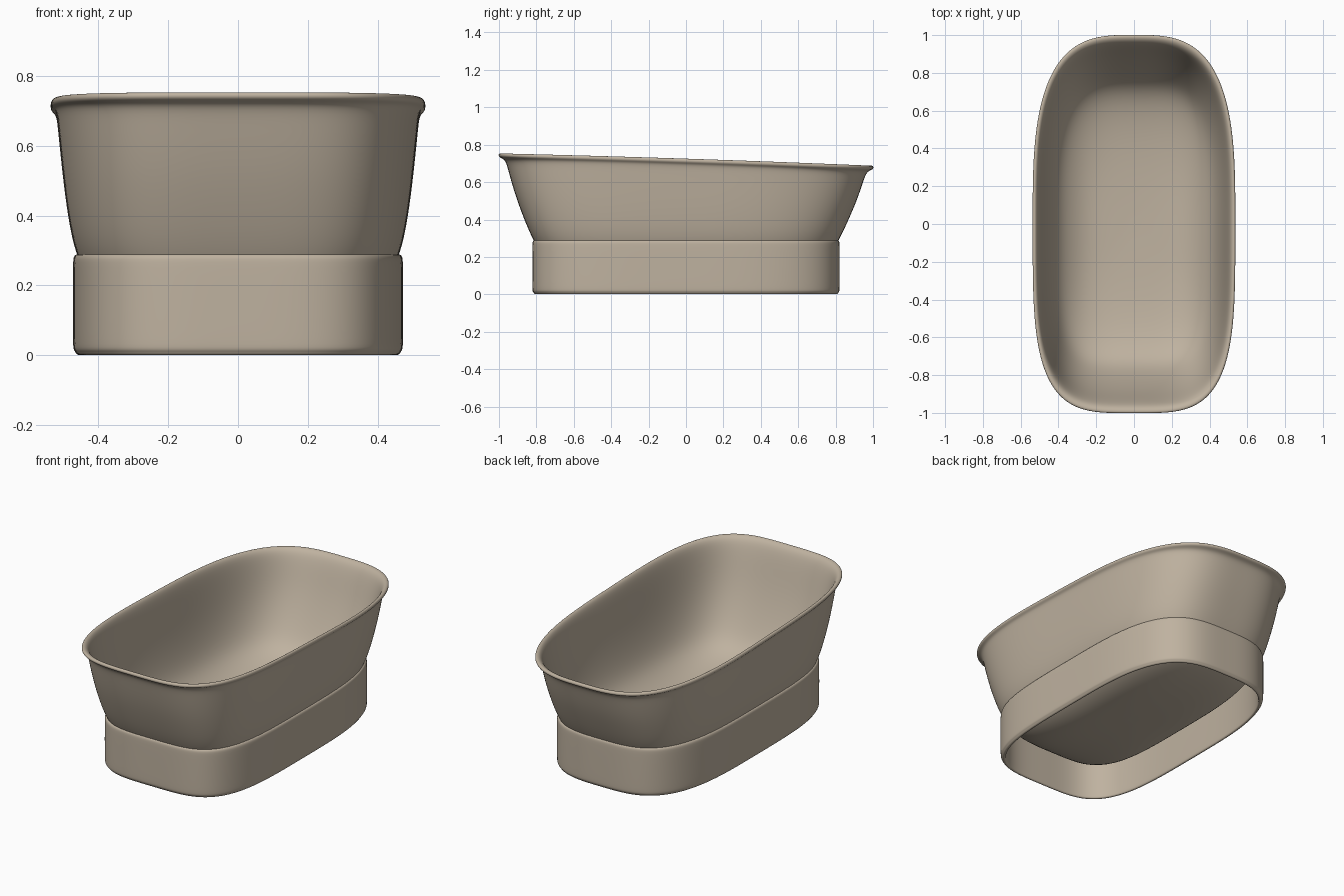
import bpy, bmesh, math

SEG = 72


def ring(bm, a, b, z, n, tilt):
    """One superellipse loop, squarer at the front; tilt slopes it to the back."""
    verts = []
    for i in range(SEG):
        t = 2 * math.pi * i / SEG
        c, s = math.cos(t), math.sin(t)
        m = n - 0.33 * math.tanh(4 * s)
        r = (abs(c) ** m + abs(s) ** m) ** (-1 / m)
        x, y = a * r * c, b * r * s
        dz = tilt * (-0.033 * y - 0.005 * y * y)
        verts.append(bm.verts.new((x, y, z + dz)))
    return verts


def loft(name, rings, closed):
    """Skin a list of (half width, half length, z, exponent, tilt) loops."""
    bm = bmesh.new()
    loops = [ring(bm, *r) for r in rings]
    pairs = list(zip(loops, loops[1:]))
    if closed:
        pairs.append((loops[-1], loops[0]))
    for p, q in pairs:
        for i in range(SEG):
            j = (i + 1) % SEG
            bm.faces.new((p[i], p[j], q[j], q[i]))
    if not closed:
        # Fan caps for the floor and its underside
        for lp, z in ((loops[0], rings[0][2]), (loops[-1], rings[-1][2])):
            mid = bm.verts.new((0, 0, z))
            for i in range(SEG):
                bm.faces.new((lp[i], lp[(i + 1) % SEG], mid))
    bmesh.ops.recalc_face_normals(bm, faces=bm.faces[:])
    mesh = bpy.data.meshes.new(name)
    bm.to_mesh(mesh)
    bm.free()
    mesh.shade_smooth()
    mat = bpy.data.materials.get("stone") or bpy.data.materials.new("stone")
    mat.diffuse_color = (0.52, 0.445, 0.35, 1)
    mesh.materials.append(mat)
    obj = bpy.data.objects.new(name, mesh)
    bpy.context.collection.objects.link(obj)
    mod = obj.modifiers.new("smooth", 'SUBSURF')
    mod.levels = mod.render_levels = 2
    return obj


# Tub shell: underside, outer wall, flared thin rim, inner wall, dished floor
loft("tub_basin", [
    (0.05, 0.08, 0.068, 2.5, 0),
    (0.20, 0.31, 0.073, 3.0, 0),
    (0.275, 0.50, 0.090, 3.3, 0),
    (0.345, 0.655, 0.124, 3.6, 0),
    (0.415, 0.755, 0.19, 3.7, 0),
    (0.466, 0.816, 0.285, 3.7, 0),
    (0.488, 0.867, 0.40, 3.65, 0.2),
    (0.503, 0.914, 0.52, 3.6, 0.5),
    (0.514, 0.947, 0.63, 3.55, 0.8),
    (0.519, 0.962, 0.681, 3.5, 1),
    (0.525, 0.978, 0.697, 3.5, 1),
    (0.535, 0.998, 0.705, 3.5, 1),
    (0.538, 1.003, 0.715, 3.5, 1),
    (0.533, 0.999, 0.726, 3.5, 1),
    (0.521, 0.982, 0.726, 3.5, 1),
    (0.507, 0.957, 0.706, 3.5, 1),
    (0.495, 0.928, 0.63, 3.55, 0.8),
    (0.482, 0.893, 0.52, 3.6, 0.5),
    (0.465, 0.845, 0.40, 3.65, 0.2),
    (0.436, 0.785, 0.28, 3.7, 0),
    (0.395, 0.730, 0.198, 3.7, 0),
    (0.33, 0.64, 0.145, 3.5, 0),
    (0.265, 0.49, 0.112, 3.3, 0),
    (0.19, 0.30, 0.095, 3.0, 0),
    (0.05, 0.08, 0.090, 2.5, 0),
], closed=False)

# Hollow plinth band around the lower half
loft("plinth_skirt", [
    (0.462, 0.811, 0.0, 3.7, 0),
    (0.466, 0.815, 0.010, 3.7, 0),
    (0.472, 0.821, 0.016, 3.7, 0),
    (0.473, 0.822, 0.04, 3.7, 0),
    (0.473, 0.822, 0.260, 3.7, 0),
    (0.472, 0.821, 0.280, 3.7, 0),
    (0.465, 0.814, 0.291, 3.7, 0),
    (0.450, 0.799, 0.287, 3.7, 0),
    (0.446, 0.795, 0.26, 3.7, 0),
    (0.446, 0.795, 0.02, 3.7, 0),
    (0.447, 0.796, 0.0, 3.7, 0),
], closed=True)
